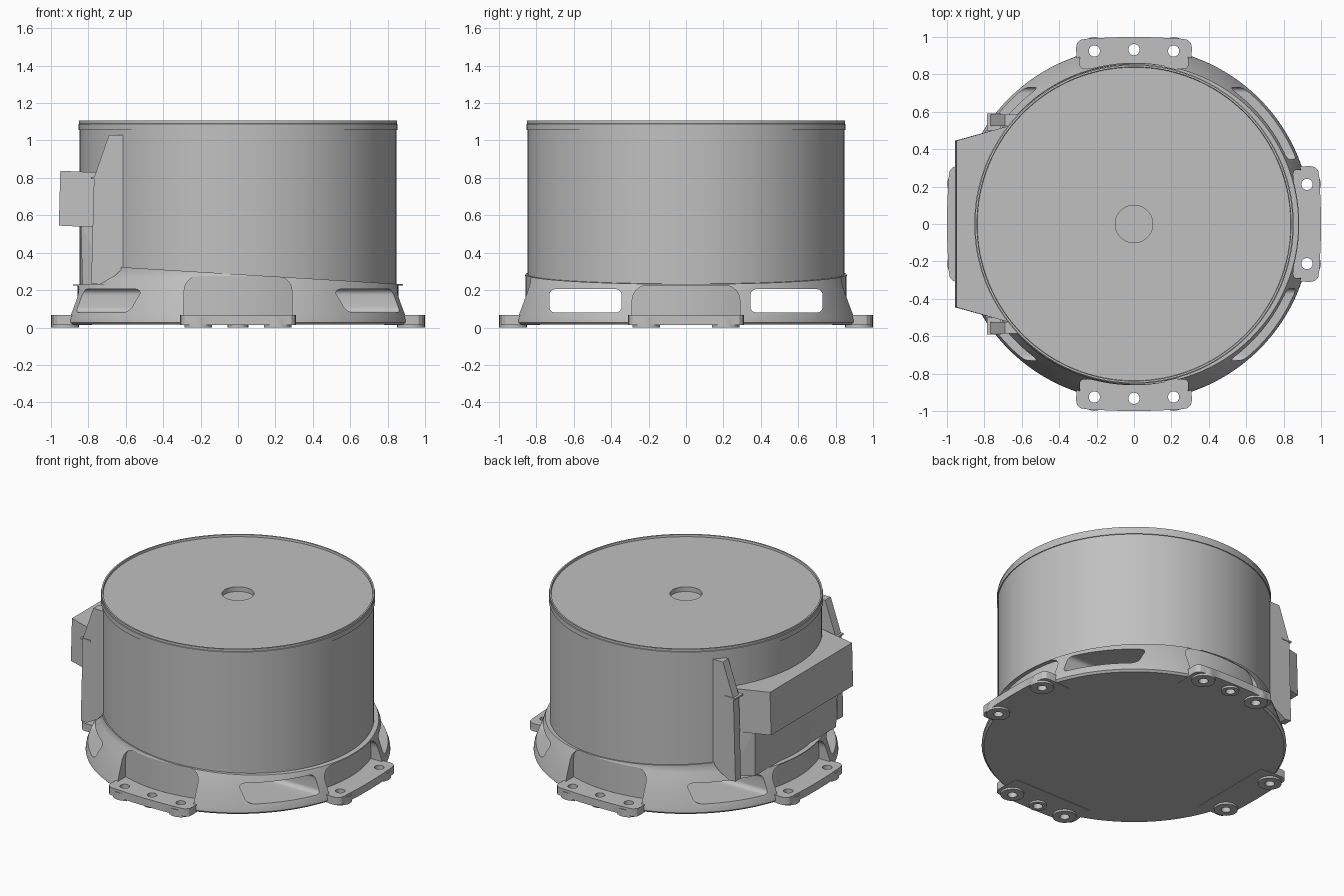
import bpy, bmesh
from math import radians, pi, cos, sin
from mathutils import Matrix, Vector

if "Cube" in bpy.data.objects:
    bpy.data.objects.remove(bpy.data.objects["Cube"])

grey = bpy.data.materials.new("housing grey")
grey.use_nodes = True
grey.diffuse_color = (0.53, 0.53, 0.53, 1)
grey.node_tree.nodes["Principled BSDF"].inputs["Base Color"].default_value = (0.53, 0.53, 0.53, 1)


def finish(name, bm, turn=0):
    bmesh.ops.recalc_face_normals(bm, faces=bm.faces)
    bm.transform(Matrix.Rotation(radians(turn), 4, 'Z'))
    mesh = bpy.data.meshes.new(name)
    bm.to_mesh(mesh)
    bm.free()
    mesh.materials.append(grey)
    obj = bpy.data.objects.new(name, mesh)
    bpy.context.collection.objects.link(obj)
    return obj


def lathe(name, profile, steps=128):
    bm = bmesh.new()
    vs = [bm.verts.new((r, 0, z)) for r, z in profile]
    es = [bm.edges.new(p) for p in zip(vs, vs[1:])]
    bmesh.ops.spin(bm, geom=vs + es, axis=(0, 0, 1), cent=(0, 0, 0),
                   angle=2 * pi, steps=steps, use_duplicate=False)
    bmesh.ops.remove_doubles(bm, verts=bm.verts, dist=0.0001)
    return finish(name, bm)


def prism(name, outline, axis, a, b, turn=0):
    """Extrude a 2D outline along an axis from a to b."""
    place = {'X': lambda u, v: (a, u, v), 'Y': lambda u, v: (u, a, v),
             'Z': lambda u, v: (u, v, a)}[axis]
    bm = bmesh.new()
    face = bm.faces.new([bm.verts.new(place(u, v)) for u, v in outline])
    new = bmesh.ops.extrude_face_region(bm, geom=[face])["geom"]
    move = Vector([(b - a) * (axis == k) for k in 'XYZ'])
    bmesh.ops.translate(bm, verts=[v for v in new if isinstance(v, bmesh.types.BMVert)], vec=move)
    return finish(name, bm, turn)


def hull(name, points):
    bm = bmesh.new()
    for x, y, z in points:
        for s in (1, -1):
            bm.verts.new((x, s * y, z))
    bmesh.ops.convex_hull(bm, input=bm.verts)
    bmesh.ops.dissolve_limit(bm, angle_limit=0.01, verts=bm.verts, edges=bm.edges)
    return finish(name, bm)


def rounded(u0, u1, v0, v1, r, n=6):
    pts = []
    for k, (u, v) in enumerate(((u1 - r, v1 - r), (u0 + r, v1 - r), (u0 + r, v0 + r), (u1 - r, v0 + r))):
        for i in range(n + 1):
            t = (k + i / n) * pi / 2
            pts.append((u + r * cos(t), v + r * sin(t)))
    return pts


def circle(u, v, r, n=24):
    return [(u + r * cos(2 * pi * i / n), v + r * sin(2 * pi * i / n)) for i in range(n)]


def combine(obj, tool, operation='DIFFERENCE'):
    mod = obj.modifiers.new("cut", 'BOOLEAN')
    mod.operation = operation
    mod.solver = 'EXACT'
    mod.object = tool
    bpy.context.view_layer.objects.active = obj
    bpy.ops.object.modifier_apply(modifier=mod.name)
    bpy.data.objects.remove(tool)


def smooth(obj, angle=28):
    bpy.ops.object.select_all(action='DESELECT')
    obj.select_set(True)
    bpy.context.view_layer.objects.active = obj
    bpy.ops.object.shade_smooth_by_angle(angle=radians(angle))


# Drum with capped rim, sunken lid and centre hole
smooth(lathe("drum", [(0, .215), (.848, .215), (.848, 1.055), (.854, 1.055), (.854, 1.088),
                      (.85, 1.09), (.85, 1.106), (.84, 1.106), (.838, 1.092),
                      (.1, 1.092), (.1, 1.06), (0, 1.06)]))

# Flared base with a slanted top
base = lathe("flared_base", [(0, .015), (.935, .015), (.948, .028), (.945, .05), (.885, .22),
                             (.866, .265), (.856, .29), (.856, .45), (0, .45)])
combine(base, prism("slant_cutter", [(-1.2, .358), (1.2, .212), (1.2, .8), (-1.2, .8)], 'Y', -1.2, 1.2))
combine(base, prism("notch_cutter", [(-1.2, .23), (-.74, .23), (-.66, .275), (-.62, .33),
                                     (-.62, .8), (-1.2, .8)], 'Y', -1.2, 1.2))

# Tunnels running from side to side through the base
for s in (1, -1):
    y0, y1 = sorted((s * .345, s * .73))
    combine(base, prism("tunnel_cutter", rounded(y0, y1, .08, .205, .03), 'X', -1.2, 1.2))

# Mounting flanges, each in its own arched pocket
sides = (("back", 0, .275, True), ("left", -90, .225, False),
         ("front", 180, .275, True), ("right", 90, .225, False))
half = [(.3, .78), (.31, .94), (.305, .965), (.285, .985), (.26, .99), (.12, .998)]
outline = half + [(0, 1)] + [(-x, y) for x, y in reversed(half)]
for side, turn, top, middle in sides:
    pocket = prism("pocket_cutter", rounded(-.288, .288, -.3, top, .08), 'Y', .7, 1.2, turn)
    combine(pocket, lathe("core", [(0, -.5), (.857, -.5), (.857, .6), (0, .6)]))
    combine(base, pocket)
    flange = prism(side + "_flange", outline, 'Z', .013, .066, turn)
    holes = [(.212, .925), (-.212, .925)] + ([(0, .932)] if middle else [])
    for x, y in holes:
        r = .074 if x else .055
        combine(flange, prism("boss", circle(x, y, r), 'Z', 0, .05, turn), 'UNION')
    for x, y in holes:
        combine(flange, prism("hole_cutter", circle(x, y, .03), 'Z', -.1, .2, turn))
    smooth(flange)
smooth(base)

# Connector box and its lower block
hull("connector_box", [(-.95, .445, .838), (-.958, .445, .545), (-.65, .53, .825), (-.65, .53, .53)])
hull("connector_lower_block", [(-.84, .45, .56), (-.832, .44, .23), (-.7, .53, .56), (-.7, .53, .23)])

# Side brackets holding the connector against the drum
wing = [(-.6, 1.03), (-.69, 1.03), (-.77, .8), (-.785, .235), (-.74, .23), (-.66, .275), (-.6, .335)]
for s, side in ((1, "back"), (-1, "front")):
    prism(side + "_bracket", wing, 'Y', s * .525, s * .585)
    prism(side + "_bracket_ledge", [(-.71, .795), (-.785, .795), (-.785, .805), (-.71, .805)],
          'Y', s * .5, s * .59)
